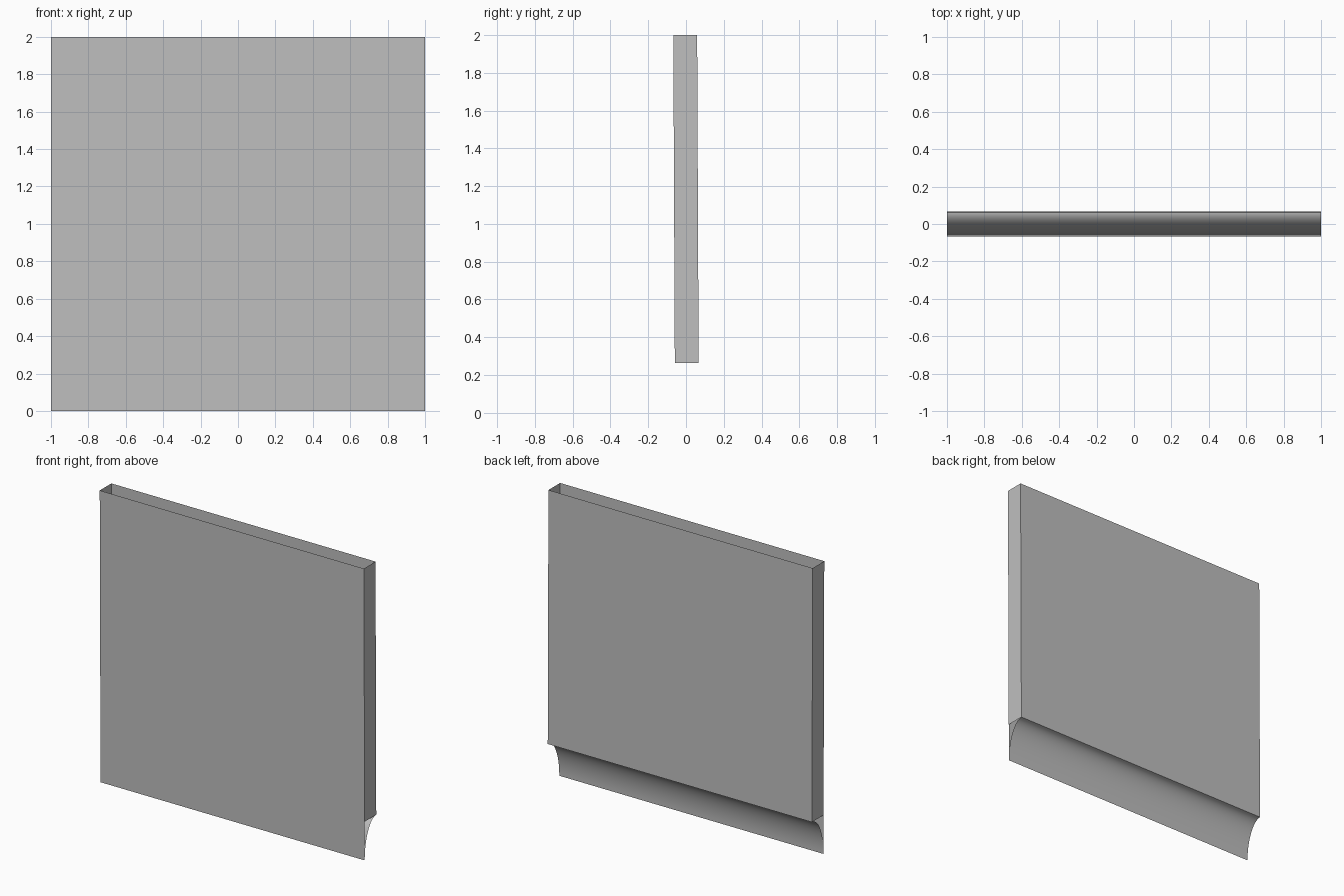
import bpy
import math

cube = bpy.data.objects.get("Cube")
if cube:
    bpy.data.objects.remove(cube, do_unlink=True)

HALF = 1.0           # half width
LEAN = 0.0045        # slight forward lean per unit of height
RISE = 0.265         # height where the cove meets the back panel
TOP = 2.0
FRONT, BACK = -0.058, 0.068

grey = bpy.data.materials.new("plain grey")
grey.use_nodes = True
grey.diffuse_color = (0.52, 0.52, 0.52, 1)
grey.node_tree.nodes["Principled BSDF"].inputs["Base Color"].default_value = grey.diffuse_color


def lean(y, z):
    return y - LEAN * z, z


def add_part(name, verts, faces, smooth=False):
    mesh = bpy.data.meshes.new(name)
    mesh.from_pydata(verts, [], faces)
    mesh.materials.append(grey)
    for poly in mesh.polygons:
        poly.use_smooth = smooth
    mesh.update()
    obj = bpy.data.objects.new(name, mesh)
    bpy.context.collection.objects.link(obj)
    return obj


def sheet(name, profile, smooth=False):
    """Sweep a (y, z) profile across the full width."""
    verts = [(x, *lean(y, z)) for y, z in profile for x in (-HALF, HALF)]
    faces = [(2 * i, 2 * i + 1, 2 * i + 3, 2 * i + 2) for i in range(len(profile) - 1)]
    return add_part(name, verts, faces, smooth)


# Tall front panel and shorter back panel
sheet("front_panel", [(FRONT, 0), (FRONT, TOP)])
sheet("back_panel", [(BACK, TOP), (BACK, RISE)])

# Curved cove from the back panel down to the front edge
STEPS = 20
depth = BACK - FRONT
angles = [math.pi / 2 * (1 - i / STEPS) for i in range(STEPS + 1)]
sheet("lower_cove", [(BACK - depth * math.cos(a), RISE * math.sin(a)) for a in angles], True)

# End walls, open at the top and above the cove
for name, x in (("left_wall", HALF), ("right_wall", -HALF)):
    outline = [(FRONT, RISE), (BACK, RISE), (BACK, TOP), (FRONT, TOP)]
    order = (0, 1, 2, 3) if x > 0 else (3, 2, 1, 0)
    add_part(name, [(x, *lean(y, z)) for y, z in outline], [order])
